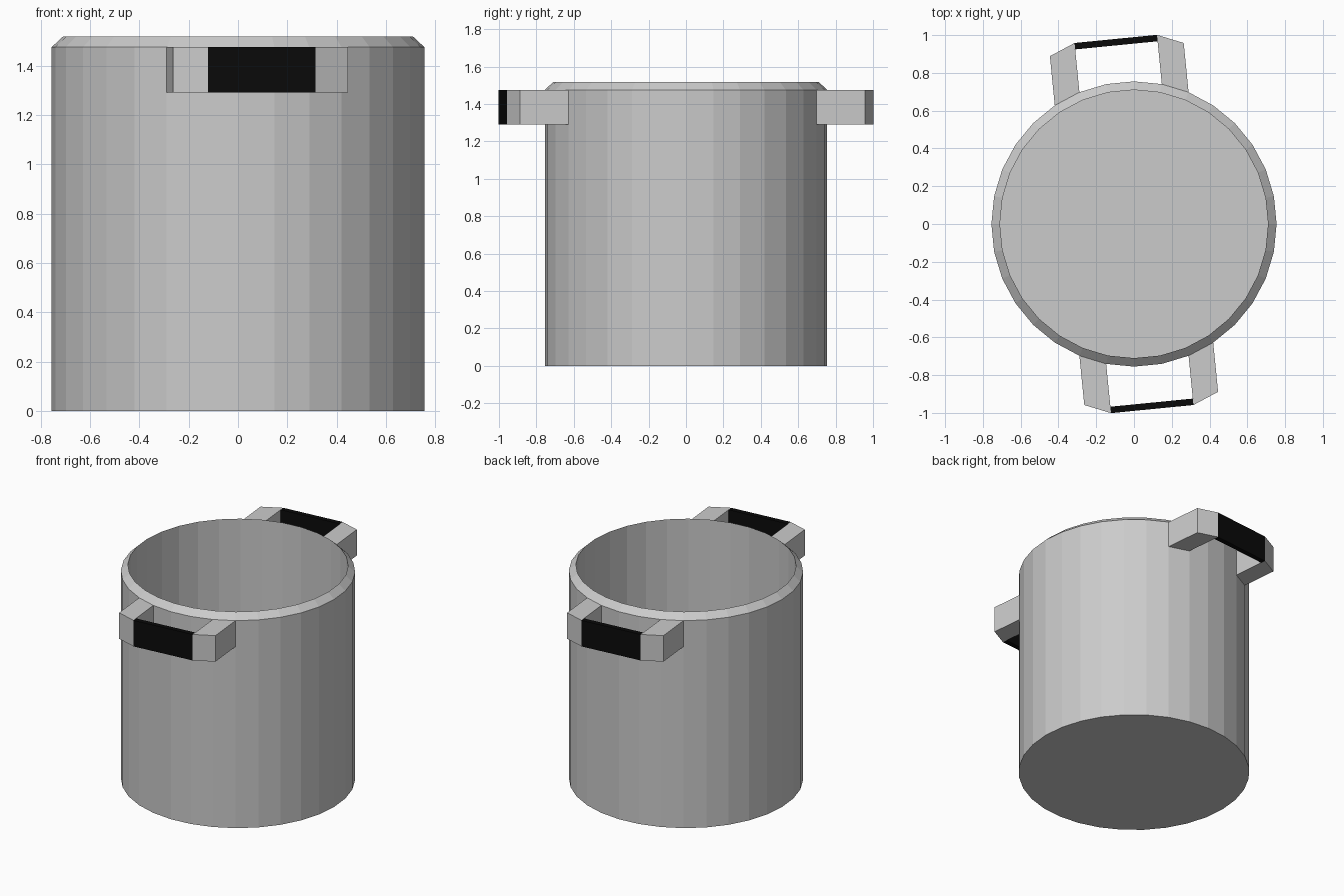
import bpy, bmesh, math
from mathutils import Vector

if "Cube" in bpy.data.objects:
    bpy.data.objects.remove(bpy.data.objects["Cube"])

SIDES, R, R_IN = 32, 0.755, 0.71
Z_LOW, Z_EDGE, Z_TOP, FLOOR = 1.29, 1.475, 1.517, 0.03
STEP = 2 * math.pi / SIDES

black = bpy.data.materials.new("black_grip")
black.diffuse_color = (0.003, 0.003, 0.003, 1)
black.use_nodes = True
black.node_tree.nodes["Principled BSDF"].inputs["Base Color"].default_value = black.diffuse_color


def finish(bm, name, mat=None):
    bmesh.ops.recalc_face_normals(bm, faces=bm.faces)
    mesh = bpy.data.meshes.new(name)
    bm.to_mesh(mesh)
    bm.free()
    if mat:
        mesh.materials.append(mat)
    obj = bpy.data.objects.new(name, mesh)
    bpy.context.collection.objects.link(obj)
    return obj


def corner(k):
    # wall corner k facets clockwise from the back (+y)
    return Vector((R * math.sin(k * STEP), R * math.cos(k * STEP)))


def prism(name, outline, turn, mat=None):
    # upright prism; turn = -1 makes the copy on the opposite side
    bm = bmesh.new()
    low = [bm.verts.new((p.x * turn, p.y * turn, Z_LOW)) for p in outline]
    face = bm.faces.new(low)
    top = bmesh.ops.extrude_face_region(bm, geom=[face], use_keep_orig=True)
    verts = [v for v in top["geom"] if isinstance(v, bmesh.types.BMVert)]
    bmesh.ops.translate(bm, verts=verts, vec=(0, 0, Z_EDGE - Z_LOW))
    return finish(bm, name, mat)


# Pot body: outer wall, bevelled rim, inner wall and floor
bm = bmesh.new()
rings = []
for r, z in [(R, 0), (R, Z_EDGE), (R_IN, Z_TOP), (R_IN, FLOOR)]:
    rings.append([bm.verts.new((r * math.sin(i * STEP), r * math.cos(i * STEP), z))
                  for i in range(SIDES)])
for a, b in zip(rings, rings[1:]):
    for i in range(SIDES):
        j = (i + 1) % SIDES
        bm.faces.new((a[i], a[j], b[j], b[i]))
bm.faces.new(rings[0])
bm.faces.new(rings[-1])
finish(bm, "pot_body")

# Handles: two legs pulled out from wall facets, joined by a black grip
out = Vector((-math.sin(STEP / 2), math.cos(STEP / 2))) * 0.262
for side, turn in (("back", 1), ("front", -1)):
    for label, k in (("left", -3), ("right", 1)):
        a, b = corner(k), corner(k + 1)
        prism(f"{side}_handle_leg_{label}", [a, b, b + out, a + out], turn)
    a, b = corner(-2), corner(1)
    inner = out * 0.87
    prism(f"{side}_handle_grip", [a + inner, b + inner, b + out, a + out], turn, black)
